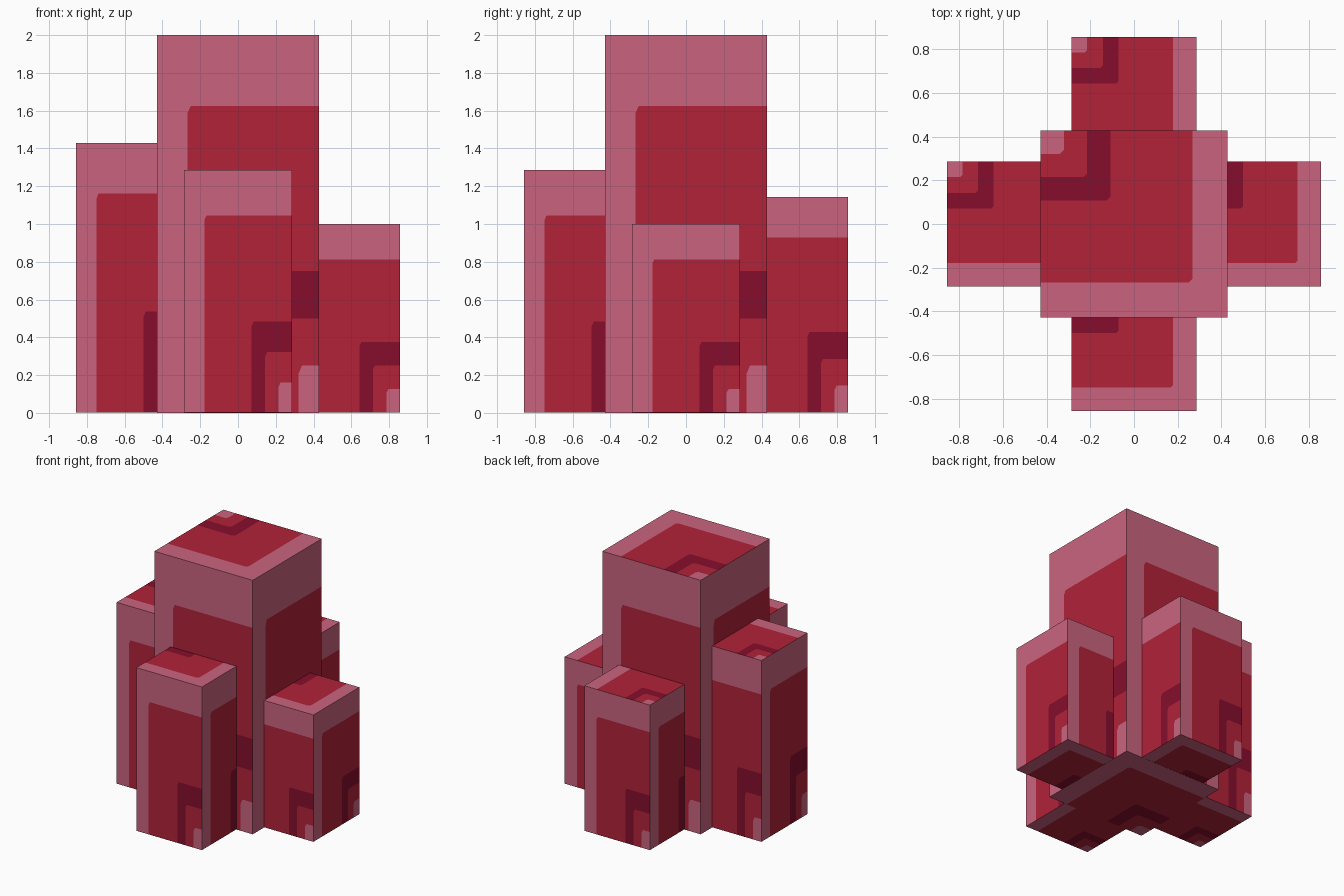
import bpy
import bmesh
from mathutils import Vector

cube = bpy.data.objects.get("Cube")
if cube:
    bpy.data.objects.remove(cube, do_unlink=True)


def linear(c):
    c /= 255
    return c / 12.92 if c <= 0.04045 else ((c + 0.055) / 1.055) ** 2.4


def make_material(name, rgb):
    mat = bpy.data.materials.new(name)
    mat.use_nodes = True
    color = (*[linear(c) for c in rgb], 1)
    mat.diffuse_color = color
    bsdf = mat.node_tree.nodes["Principled BSDF"]
    bsdf.inputs["Base Color"].default_value = color
    bsdf.inputs["Roughness"].default_value = 0.8
    return mat


PINK, RED, DARK = range(3)
MATERIALS = [
    make_material("pink", (202, 100, 127)),
    make_material("crimson", (178, 34, 57)),
    make_material("dark crimson", (134, 13, 45)),
]

# Nested bands on every face, from the outer corner inward: (size, colour)
BANDS = [(1, PINK), (0.8125, RED), (0.375, DARK), (0.25, RED), (0.125, PINK)]
BEVEL = 0.02


def band_edge(k):
    """Edge of a band around the lower right corner of a unit face."""
    if k == 0:
        return [(1, 0)]
    if k == 1:
        return [(0, 0), (0, 1), (1, 1)]
    return [(1 - k, 0), (1 - k, k - BEVEL), (1 - k + BEVEL, k), (1, k)]


def banded_face(bm, origin, u_axis, v_axis):
    sizes = [size for size, _ in BANDS] + [0]
    for i, (size, color) in enumerate(BANDS):
        outline = band_edge(size)[::-1] + band_edge(sizes[i + 1])
        verts = [bm.verts.new(origin + u_axis * u + v_axis * v) for u, v in outline]
        bm.faces.new(verts).material_index = color


def tower(name, x, y, width, height, base=0.0):
    h = width / 2
    X, Y, Z = Vector((width, 0, 0)), Vector((0, width, 0)), Vector((0, 0, height - base))
    low = Vector((x - h, y - h, base))
    bm = bmesh.new()
    banded_face(bm, low, X, Z)                # front
    banded_face(bm, low + X, Y, Z)            # +x side
    banded_face(bm, low + X + Y, -X, Z)       # back
    banded_face(bm, low + Y, -Y, Z)           # -x side
    banded_face(bm, low + X + Y + Z, -X, -Y)  # top
    banded_face(bm, low + X, -X, Y)           # underside
    bmesh.ops.remove_doubles(bm, verts=bm.verts, dist=0.0001)
    mesh = bpy.data.meshes.new(name)
    bm.to_mesh(mesh)
    bm.free()
    for mat in MATERIALS:
        mesh.materials.append(mat)
    obj = bpy.data.objects.new(name, mesh)
    bpy.context.collection.objects.link(obj)
    return obj


# Everything sits on a grid of one seventh
UNIT = 1 / 7
tower("main_tower", 0, 0, 6 * UNIT, 14 * UNIT)

# Four smaller towers sunk into the sides of the main one
for name, dx, dy, height in [
    ("front_tower", 0, -1, 9),
    ("back_tower", 0, 1, 8),
    ("left_tower", 1, 0, 7),
    ("right_tower", -1, 0, 10),
]:
    tower(name, dx * 4 * UNIT, dy * 4 * UNIT, 4 * UNIT, height * UNIT, base=0.001)
